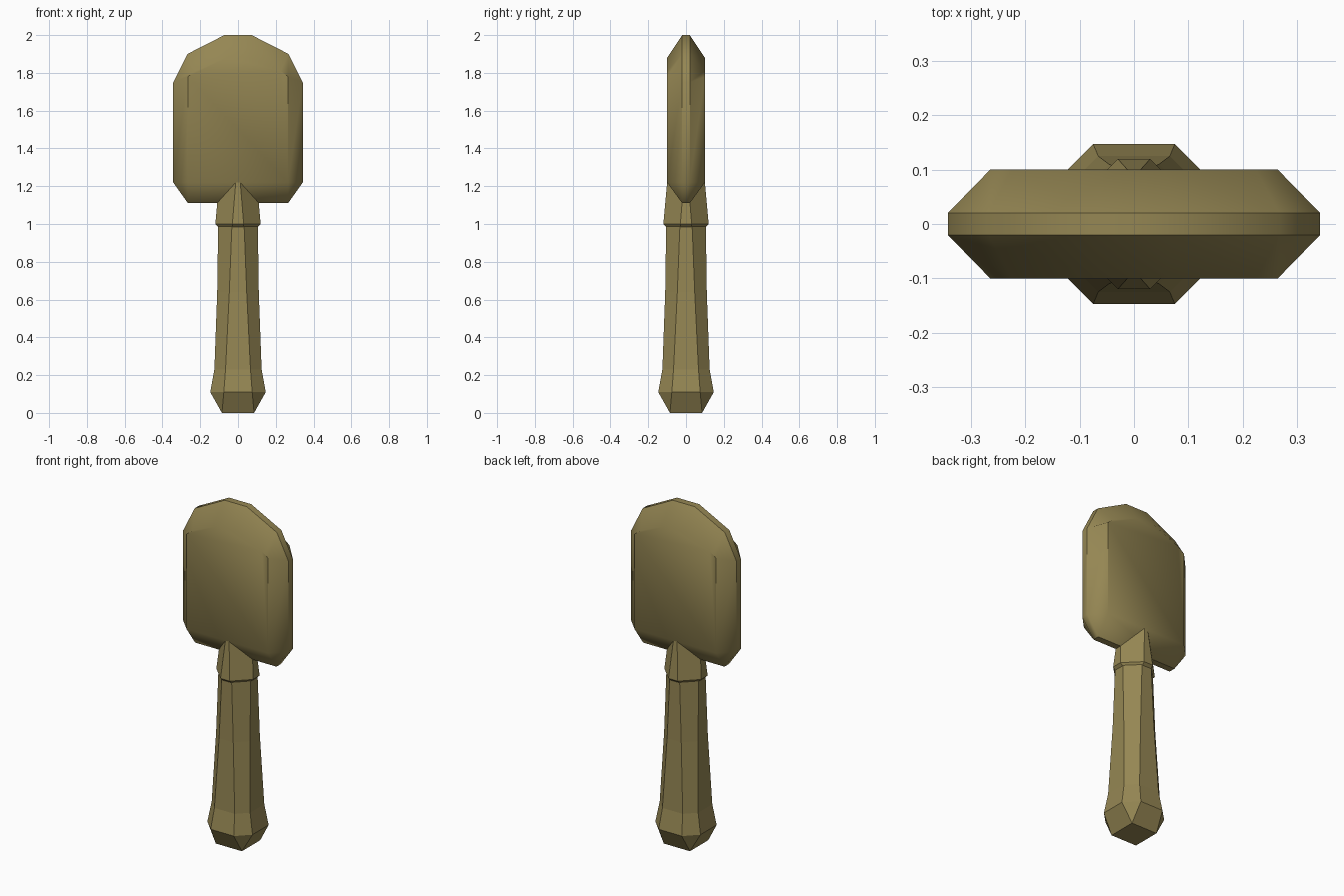
import bpy, bmesh, math

if "Cube" in bpy.data.objects:
    bpy.data.objects.remove(bpy.data.objects["Cube"])

olive = bpy.data.materials.new("olive_bronze")
olive.diffuse_color = (0.30, 0.24, 0.087, 1)
olive.use_nodes = True
olive.node_tree.nodes["Principled BSDF"].inputs["Base Color"].default_value = olive.diffuse_color


def loft(name, rings, smooth_angle=None):
    """Skin a stack of equal-length point rings and cap both ends."""
    bm = bmesh.new()
    loops = [[bm.verts.new(p) for p in ring] for ring in rings]
    n = len(loops[0])
    for lo, hi in zip(loops, loops[1:]):
        for i in range(n):
            j = (i + 1) % n
            bm.faces.new((lo[i], lo[j], hi[j], hi[i]))
    bm.faces.new(loops[0][::-1])
    bm.faces.new(loops[-1])
    bmesh.ops.remove_doubles(bm, verts=bm.verts, dist=0.0005)
    bmesh.ops.recalc_face_normals(bm, faces=bm.faces)
    mesh = bpy.data.meshes.new(name)
    bm.to_mesh(mesh)
    bm.free()
    mesh.materials.append(olive)
    obj = bpy.data.objects.new(name, mesh)
    bpy.context.collection.objects.link(obj)
    if smooth_angle:
        bpy.ops.object.select_all(action='DESELECT')
        obj.select_set(True)
        bpy.context.view_layer.objects.active = obj
        bpy.ops.object.shade_smooth_by_angle(angle=math.radians(smooth_angle))
    return obj


def octagon(a, b, z):
    """Square of half-width a whose flats have half-length b."""
    return [(x, y, z) for x, y in ((b, -a), (a, -b), (a, b), (b, a),
                                   (-b, a), (-a, b), (-a, -b), (-b, -a))]


def mirrored(half, y):
    """Full outline in the xz plane from its right half."""
    return [(x, y, z) for x, z in half] + [(-x, y, z) for x, z in half[::-1]]


# Handle: square foot, flared pommel, tapering grip
loft("handle", [octagon(0.085, 0.085, 0), octagon(0.147, 0.075, 0.11),
                octagon(0.125, 0.066, 0.23), octagon(0.11, 0.046, 0.64),
                octagon(0.105, 0.032, 1.0)])

# Collar: short step, then taper into the blade
loft("collar", [octagon(0.105, 0.03, 0.985), octagon(0.12, 0.03, 1.0),
                octagon(0.1, 0.012, 1.22)])

# Blade: bevelled slab, narrow rim and wide flat faces
rim = [(0.265, 1.11), (0.343, 1.22), (0.343, 1.75), (0.268, 1.90), (0.072, 2.0)]
flat = [(0.265, 1.22), (0.265, 1.22), (0.265, 1.78), (0.225, 1.81), (0.06, 1.88)]
loft("blade", [mirrored(flat, -0.1), mirrored(rim, -0.02),
               mirrored(rim, 0.02), mirrored(flat, 0.1)], smooth_angle=40)
